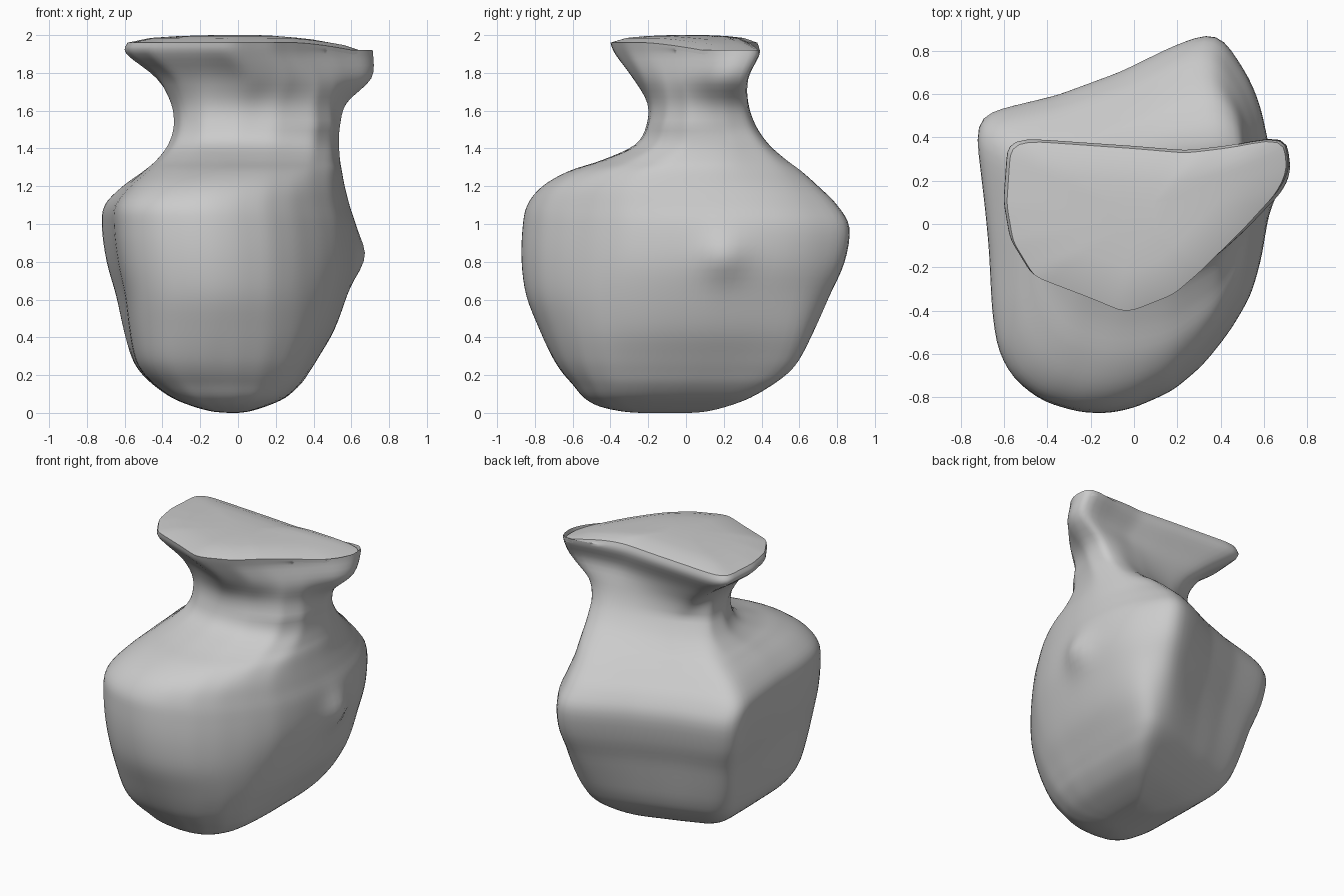
import bpy, bmesh, math
from mathutils import Vector

if "Cube" in bpy.data.objects:
    bpy.data.objects.remove(bpy.data.objects["Cube"], do_unlink=True)

SIDES, STEPS = 120, 4

# Key outlines seen from above: squarish base, boxy belly, narrow neck, three-cornered rim
BASE = [(-.52, .25), (-.46, .32), (-.2, .41), (.1, .5), (.28, .55), (.345, .53), (.36, .42),
        (.36, 0), (.35, -.22), (.315, -.41), (.24, -.53), (.12, -.61), (-.02, -.645), (-.18, -.65),
        (-.36, -.625), (-.46, -.55), (-.51, -.4), (-.52, 0)]
BELLY = [(-.715, .49), (-.6, .53), (-.35, .59), (-.05, .7), (.2, .82), (.37, .88), (.43, .845),
         (.55, .66), (.6, .53), (.63, .38), (.64, .2), (.625, 0), (.6, -.15), (.55, -.32),
         (.45, -.48), (.32, -.64), (.18, -.76), (0, -.84), (-.12, -.865), (-.25, -.86),
         (-.42, -.81), (-.55, -.71), (-.62, -.58), (-.645, -.4), (-.66, -.1), (-.68, .1), (-.72, .43)]
NECK = [(-.34, .05), (-.3, .17), (-.1, .26), (.2, .33), (.4, .36), (.5, .33), (.54, .2),
        (.5, 0), (.41, -.12), (.2, -.2), (0, -.21), (-.18, -.18), (-.3, -.08)]
RIM = [(-.58, .36), (-.53, .385), (-.3, .37), (0, .35), (.24, .33), (.5, .36), (.69, .405),
       (.71, .25), (.66, .15), (.5, -.02), (.3, -.21), (.18, -.31), (-.04, -.395), (-.2, -.33),
       (-.47, -.23), (-.57, -.07), (-.6, .1)]

# Levels: height, left, right, front, back, outline (0 base, 1 belly, 2 neck, 3 rim)
LEVELS = [
    (0.000, -.05, .00, -.24, .02, 0),
    (0.008, -.14, .06, -.34, .11, 0),
    (0.035, -.24, .15, -.46, .22, 0),
    (0.08, -.35, .25, -.54, .34, 0),
    (0.15, -.45, .33, -.60, .46, .03),
    (0.22, -.52, .38, -.66, .55, .1),
    (0.30, -.565, .43, -.71, .61, .22),
    (0.44, -.605, .51, -.775, .68, .5),
    (0.62, -.645, .575, -.845, .76, .78),
    (0.80, -.695, .62, -.87, .84, .95),
    (0.98, -.72, .62, -.865, .865, 1),
    (1.10, -.705, .59, -.84, .80, 1.03),
    (1.20, -.61, .565, -.76, .70, 1.15),
    (1.28, -.50, .55, -.62, .61, 1.35),
    (1.34, -.43, .54, -.44, .53, 1.6),
    (1.42, -.37, .535, -.27, .44, 1.85),
    (1.52, -.34, .54, -.21, .37, 2),
    (1.64, -.355, .575, -.205, .33, 2.3),
    (1.77, -.43, .705, -.28, .33, 2.85),
    (1.90, -.59, .715, -.375, .39, 3),
    (1.96, -.585, .70, -.40, .38, 3),
]


def normalise(points):
    """Fit points to the square from -1 to 1."""
    lo = [min(p[k] for p in points) for k in (0, 1)]
    hi = [max(p[k] for p in points) for k in (0, 1)]
    return [Vector([2 * (p[k] - lo[k]) / (hi[k] - lo[k]) - 1 for k in (0, 1)]) for p in points]


def resample(points):
    """Sample an outline at even angles, then soften it slightly."""
    pts = normalise(points)
    rays = [Vector((math.cos(a), math.sin(a)))
            for a in (2 * math.pi * i / SIDES for i in range(SIDES))]
    radii = []
    for d in rays:
        best = 0
        for j, p in enumerate(pts):
            e = pts[(j + 1) % len(pts)] - p
            den = d.x * e.y - d.y * e.x
            if abs(den) < 1e-9:
                continue
            t = (p.x * e.y - p.y * e.x) / den
            s = (p.x * d.y - p.y * d.x) / den
            if -1e-6 <= s <= 1 + 1e-6:
                best = max(best, t)
        radii.append(best)
    for _ in range(2):
        radii = [(radii[i - 1] + 2 * radii[i] + radii[(i + 1) % SIDES]) / 4 for i in range(SIDES)]
    return [d * r for d, r in zip(rays, radii)]


SHAPES = [resample(s) for s in (BASE, BELLY, NECK, RIM)]


def section(z, x0, x1, y0, y1, w):
    """One horizontal ring, with a small side peak and a rim sagging at its right tip."""
    w = min(max(w, 0), 3)
    k = min(int(w), 2)
    ring = normalise([a.lerp(b, w - k) for a, b in zip(SHAPES[k], SHAPES[k + 1])])
    out = []
    for p in ring:
        x = x0 + (p.x + 1) / 2 * (x1 - x0)
        y = y0 + (p.y + 1) / 2 * (y1 - y0)
        if x > .4:
            x += .05 * math.exp(-((y - .2) ** 2 + (z - .83) ** 2) / .014)
        sag = .06 * max(0, (x - .3) / .4) ** 1.5 if z > 1.93 else 0
        out.append(Vector((x, y, z - sag)))
    return out


def spline(a, b, c, d, t):
    return .5 * (2 * b + (c - a) * t + (2 * a - 5 * b + 4 * c - d) * t * t
                 + (3 * b - a - 3 * c + d) * t ** 3)


# Smoothly interpolated rings from base to rim
rings = []
last = len(LEVELS) - 1
for i in range(last):
    four = [LEVELS[min(max(i + k, 0), last)] for k in (-1, 0, 1, 2)]
    for s in range(STEPS):
        rings.append(section(*[spline(*v, s / STEPS) for v in zip(*four)]))
rings.append(section(*LEVELS[-1]))

# Gently domed closed top
edge = rings[-1]
centre = sum(edge, Vector()) / SIDES
for scale, z in ((.8, 1.985), (.55, 1.995), (.25, 2.0)):
    rings.append([Vector((centre.x + (p.x - centre.x) * scale, centre.y + (p.y - centre.y) * scale,
                          z - (1.96 - p.z) * scale ** 2)) for p in edge])

bm = bmesh.new()
loops = [[bm.verts.new(p) for p in ring] for ring in rings]
for low, high in zip(loops, loops[1:]):
    for i in range(SIDES):
        j = (i + 1) % SIDES
        bm.faces.new((low[i], low[j], high[j], high[i]))
bm.faces.new(loops[0][::-1])
bm.faces.new(loops[-1])
bmesh.ops.recalc_face_normals(bm, faces=bm.faces)
mesh = bpy.data.meshes.new("vase_body")
bm.to_mesh(mesh)
bm.free()

# Plain grey clay
clay = bpy.data.materials.new("grey_clay")
clay.use_nodes = True
clay.diffuse_color = (.6, .6, .6, 1)
clay.node_tree.nodes["Principled BSDF"].inputs["Base Color"].default_value = (.6, .6, .6, 1)
mesh.materials.append(clay)

vase = bpy.data.objects.new("vase_body", mesh)
bpy.context.collection.objects.link(vase)
bpy.ops.object.select_all(action='DESELECT')
vase.select_set(True)
bpy.context.view_layer.objects.active = vase
bpy.ops.object.shade_smooth_by_angle(angle=math.radians(40))
